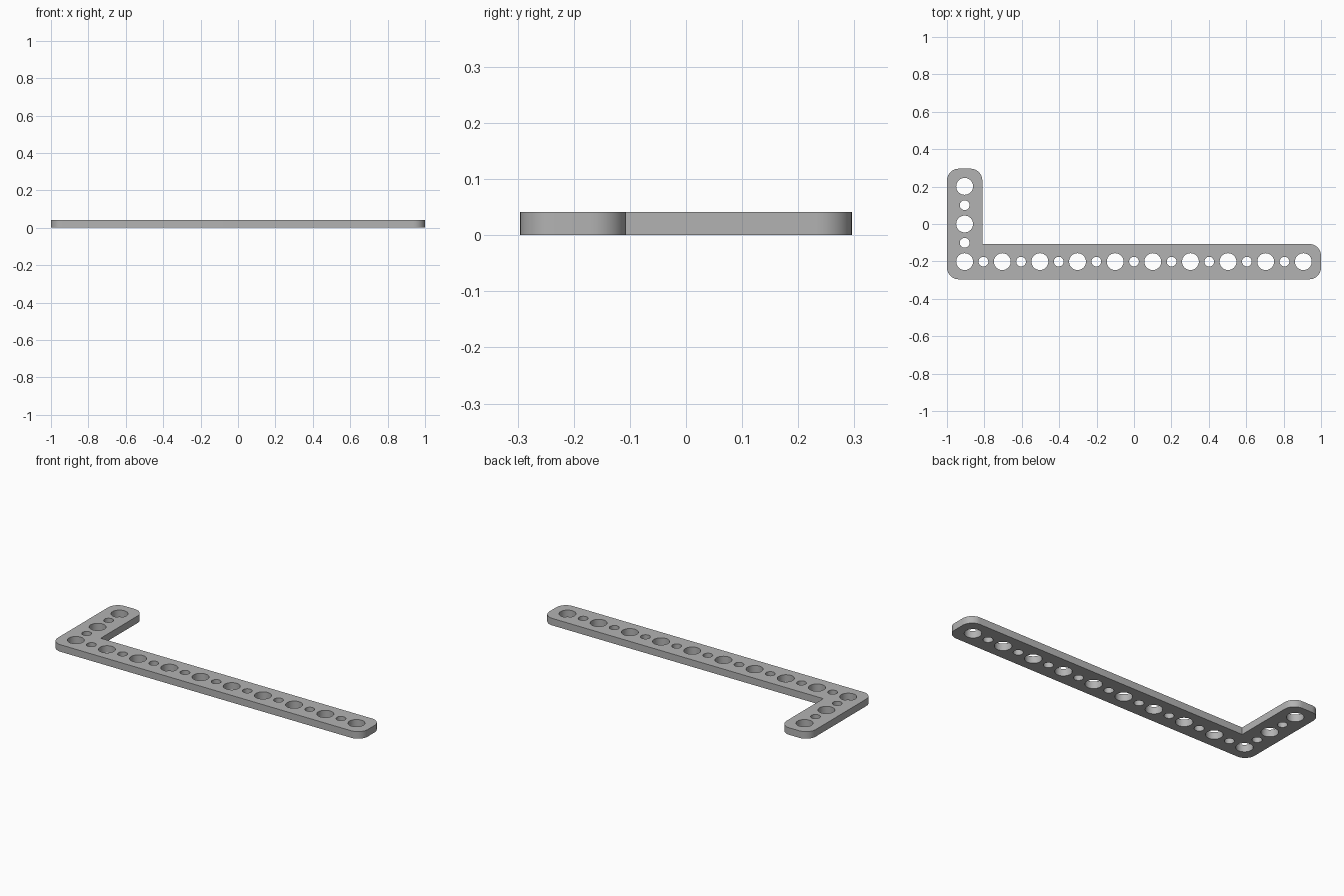
import bpy
import bmesh
from math import pi, sin, cos, radians
from mathutils import Vector

cube = bpy.data.objects.get("Cube")
if cube:
    bpy.data.objects.remove(cube, do_unlink=True)

PITCH = 0.2012            # distance between large holes
HALF = 0.0945             # half the bar width
THICK = 0.041
CORNER = 0.063
BIG, SMALL = 0.045, 0.026
X0, Y0 = -1 + HALF, -PITCH  # hole at the elbow
X1, Y1 = -X0, PITCH         # holes at the two ends


def arc(center, radius, start, sweep, steps):
    return [center + radius * Vector((cos(start + sweep * i / steps),
                                      sin(start + sweep * i / steps)))
            for i in range(steps + 1)]


def add_loop(curve, points):
    spline = curve.splines.new('POLY')
    spline.points.add(len(points) - 1)
    for p, co in zip(spline.points, points):
        p.co = (co.x, co.y, 0, 1)
    spline.use_cyclic_u = True


# L-shaped outline: five rounded outer corners and a sharp inner elbow
inset = HALF - CORNER
corners = [(X0 - inset, Y0 - inset, 180), (X1 + inset, Y0 - inset, 270),
           (X1 + inset, Y0 + inset, 0), None,
           (X0 + inset, Y1 + inset, 0), (X0 - inset, Y1 + inset, 90)]
outline = []
for c in corners:
    if c is None:
        outline.append(Vector((X0 + HALF, Y0 + HALF)))
    else:
        outline += arc(Vector(c[:2]), CORNER, radians(c[2]), pi / 2, 10)

curve = bpy.data.curves.new("bracket_profile", 'CURVE')
curve.dimensions = '2D'
curve.fill_mode = 'BOTH'
curve.extrude = THICK / 2
add_loop(curve, outline)

# Alternating large and small holes along both arms
holes = [(X0 + i * PITCH / 2, Y0, i) for i in range(19)]
holes += [(X0, Y0 + i * PITCH / 2, i) for i in range(1, 5)]
for x, y, i in holes:
    radius = SMALL if i % 2 else BIG
    add_loop(curve, arc(Vector((x, y)), radius, 0, 2 * pi, 40)[:-1])

# Turn the profile into a solid mesh standing on the ground
profile = bpy.data.objects.new("bracket_profile", curve)
bpy.context.collection.objects.link(profile)
depsgraph = bpy.context.evaluated_depsgraph_get()
mesh = bpy.data.meshes.new_from_object(profile.evaluated_get(depsgraph))
bpy.data.objects.remove(profile, do_unlink=True)

bm = bmesh.new()
bm.from_mesh(mesh)
bmesh.ops.remove_doubles(bm, verts=bm.verts, dist=0.0001)
bmesh.ops.translate(bm, verts=bm.verts, vec=(0, 0, THICK / 2))
bmesh.ops.recalc_face_normals(bm, faces=bm.faces)
bm.to_mesh(mesh)
bm.free()
mesh.name = "perforated_bracket"

bracket = bpy.data.objects.new("perforated_bracket", mesh)
bpy.context.collection.objects.link(bracket)

# Plain grey metal
grey = bpy.data.materials.new("grey")
grey.use_nodes = True
grey.diffuse_color = (0.45, 0.45, 0.45, 1)
grey.node_tree.nodes["Principled BSDF"].inputs["Base Color"].default_value = grey.diffuse_color
mesh.materials.clear()
mesh.materials.append(grey)

bpy.context.view_layer.objects.active = bracket
bracket.select_set(True)
bpy.ops.object.shade_smooth_by_angle(angle=radians(30))
